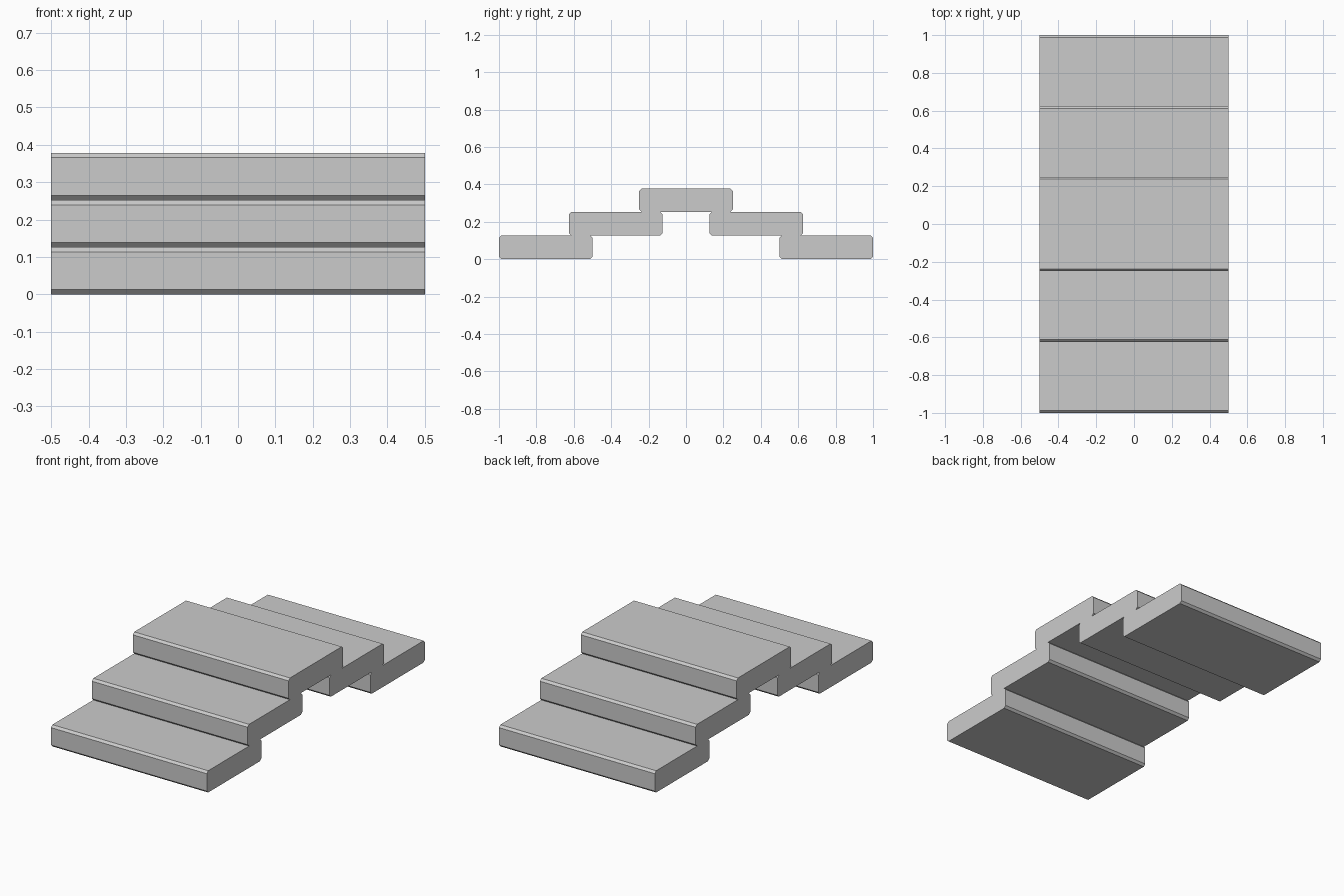
import bpy, bmesh

if "Cube" in bpy.data.objects:
    bpy.data.objects.remove(bpy.data.objects["Cube"])

WIDTH, DEPTH, HEIGHT, CHAMFER = 1.0, 0.5, 0.126, 0.0125


def slab(name, y, level):
    """Flat plank with its four long edges chamfered."""
    bm = bmesh.new()
    bmesh.ops.create_cube(bm, size=1)
    bmesh.ops.scale(bm, vec=(WIDTH, DEPTH, HEIGHT), verts=bm.verts)
    long_edges = [e for e in bm.edges
                  if abs(e.verts[0].co.x - e.verts[1].co.x) > 0.5]
    bmesh.ops.bevel(bm, geom=long_edges, offset=CHAMFER, segments=1,
                    affect='EDGES')
    mesh = bpy.data.meshes.new(name)
    bm.to_mesh(mesh)
    bm.free()
    obj = bpy.data.objects.new(name, mesh)
    obj.location = (0, y, (level + 0.5) * HEIGHT)
    bpy.context.collection.objects.link(obj)


# Lower and middle steps on both sides
for side, label in ((-1, "front"), (1, "back")):
    slab(label + "_lower_step", side * 0.75, 0)
    slab(label + "_middle_step", side * 0.375, 1)

# Top step bridging the middle
slab("top_step", 0, 2)
